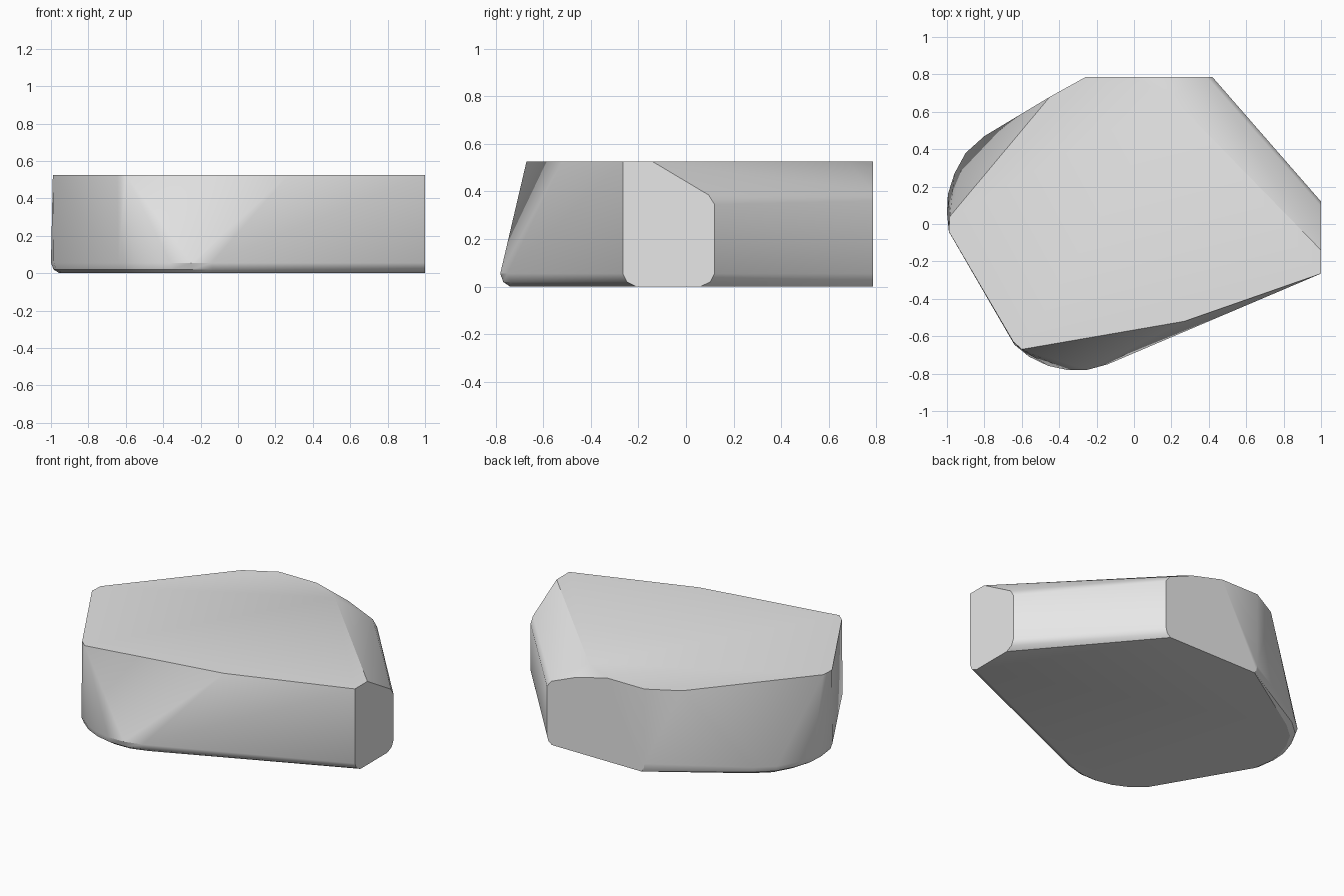
import bpy
import bmesh
import math
from mathutils import Vector

cube = bpy.data.objects.get("Cube")
if cube:
    bpy.data.objects.remove(cube, do_unlink=True)

HEIGHT = 0.525

# One plain stone colour
stone = bpy.data.materials.new("stone grey")
stone.use_nodes = True
grey = (0.8, 0.8, 0.8, 1)
stone.diffuse_color = grey
stone.node_tree.nodes["Principled BSDF"].inputs["Base Color"].default_value = grey

# Flat top outline, counter-clockwise from the right-hand end
top = [(1, -0.14), (0.48, 0.39), (0.2, 0.68), (0, 0.785), (-0.26, 0.785),
       (-0.45, 0.68), (-0.985, 0.04), (-0.99, -0.04), (-0.645, -0.63),
       (-0.6, -0.67), (0.27, -0.52), (1, -0.265)]

# Widest outline, just above the ground
base = [(1, 0.12), (0.42, 0.785), (-0.26, 0.785), (-0.8, 0.47),
        (-0.9, 0.38), (-0.96, 0.27), (-0.995, 0.16), (-1, 0.06),
        (-0.985, -0.05), (-0.64, -0.645), (-0.56, -0.71), (-0.46, -0.758),
        (-0.36, -0.78), (-0.25, -0.78), (-0.14, -0.75), (1, -0.265)]

# Shoulder under the sloping cut on the back right
shoulder = [(1, 0.095, 0.385), (1, 0.12, 0.345), (0.42, 0.785, 0.36),
            (0.39, 0.785, 0.4), (0.22, 0.785, 0.47)]


def underside(x, y):
    """Pull the outline in towards the ground, keeping the two cut ends flush."""
    p = Vector((x, y))
    p -= p.normalized() * 0.045
    if x > 0.99:
        p = Vector((1, y * 0.79 if y < 0 else y - 0.06))
    elif y > 0.78:
        p = Vector((x * 0.92, y))
    return (p.x, p.y, 0)


points = [(x, y, HEIGHT) for x, y in top] + shoulder
for x, y in base:
    points += [(x, y, 0.055), underside(x, y)]
    q = Vector(underside(x, y)) * 0.3 + Vector((x, y, 0)) * 0.7
    points.append((q.x, q.y, 0.02))

# Wrap the outlines into one solid boulder
bm = bmesh.new()
for p in points:
    bm.verts.new(p)
hull = bmesh.ops.convex_hull(bm, input=bm.verts)
loose = [v for v in bm.verts if not v.link_faces]
bmesh.ops.delete(bm, geom=loose, context='VERTS')
bmesh.ops.dissolve_limit(bm, angle_limit=math.radians(0.5),
                         verts=bm.verts, edges=bm.edges)
bmesh.ops.recalc_face_normals(bm, faces=bm.faces)

mesh = bpy.data.meshes.new("boulder")
bm.to_mesh(mesh)
bm.free()
mesh.materials.append(stone)
boulder = bpy.data.objects.new("boulder", mesh)
bpy.context.collection.objects.link(boulder)

# Soft flanks with crisp cut edges
bpy.ops.object.select_all(action='DESELECT')
boulder.select_set(True)
bpy.context.view_layer.objects.active = boulder
bpy.ops.object.shade_smooth_by_angle(angle=math.radians(30))
